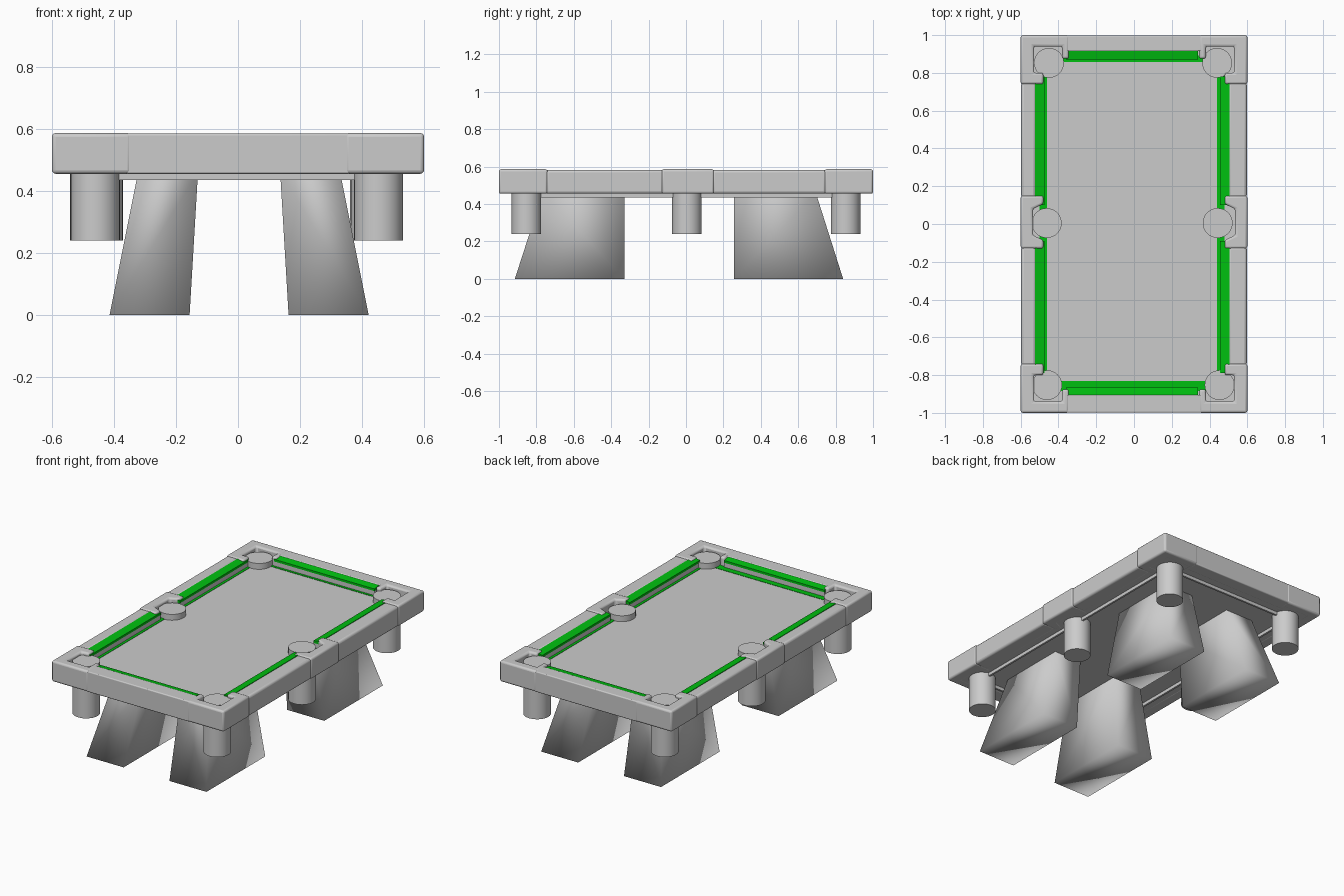
import bpy, bmesh, math

if "Cube" in bpy.data.objects:
    bpy.data.objects.remove(bpy.data.objects["Cube"])

green = bpy.data.materials.new("green_cloth")
green.diffuse_color = (0.0, 0.52, 0.005, 1)
green.use_nodes = True
green.node_tree.nodes["Principled BSDF"].inputs["Base Color"].default_value = green.diffuse_color


def finish(bm, name, mat=None, bevel=0.0, angle=35):
    bmesh.ops.recalc_face_normals(bm, faces=bm.faces)
    me = bpy.data.meshes.new(name)
    bm.to_mesh(me)
    bm.free()
    ob = bpy.data.objects.new(name, me)
    bpy.context.collection.objects.link(ob)
    if mat:
        me.materials.append(mat)
    if bevel:
        b = ob.modifiers.new("bevel", 'BEVEL')
        b.width, b.segments, b.limit_method = bevel, 3, 'ANGLE'
    bpy.ops.object.select_all(action='DESELECT')
    ob.select_set(True)
    bpy.context.view_layer.objects.active = ob
    bpy.ops.object.shade_smooth_by_angle(angle=math.radians(angle))
    return ob


def loft(name, low, high, cap_high=True, **kw):
    """Solid between two matching loops of points."""
    bm = bmesh.new()
    a = [bm.verts.new(p) for p in low]
    b = [bm.verts.new(p) for p in high]
    n = len(a)
    bm.faces.new(a)
    if cap_high:
        bm.faces.new(b)
    for i in range(n):
        j = (i + 1) % n
        bm.faces.new((a[i], a[j], b[j], b[i]))
    return finish(bm, name, **kw)


def prism(name, outline, z0, z1, **kw):
    return loft(name, [(x, y, z0) for x, y in outline],
                [(x, y, z1) for x, y in outline], **kw)


def box(name, x0, x1, y0, y1, z0, z1, **kw):
    return prism(name, [(x0, y0), (x1, y0), (x1, y1), (x0, y1)], z0, z1, **kw)


def ring(name, x0, x1, y0, y1, w, z0, z1, **kw):
    """Rectangular frame of wall width w."""
    bm = bmesh.new()
    loops = []
    for d, z in ((0, z0), (0, z1), (w, z1), (w, z0)):
        loops.append([bm.verts.new(p) for p in (
            (x0 + d, y0 + d, z), (x1 - d, y0 + d, z),
            (x1 - d, y1 - d, z), (x0 + d, y1 - d, z))])
    for k in range(4):
        a, b = loops[k], loops[(k + 1) % 4]
        for i in range(4):
            j = (i + 1) % 4
            bm.faces.new((a[i], a[j], b[j], b[i]))
    return finish(bm, name, **kw)


def cushion_section(o, n):
    """Sloped cloth top from the rail (o) to the nose (n)."""
    return [(o, 0.560), (o, 0.582), (n, 0.574), (n, 0.560)]


# Playing bed and thin lower apron
box("bed", -0.56, 0.56, -0.96, 0.96, 0.456, 0.53)
ring("apron", -0.47, 0.47, -0.87, 0.87, 0.012, 0.435, 0.46)

# Side rails with cushions, split at the middle pockets
for side, sx, dx in (("left", -1, 0.02), ("right", 1, 0.0)):
    for end, y0, y1 in (("front", -0.75, -0.12), ("back", 0.14, 0.75)):
        xs = sorted((sx * 0.597, sx * (0.50 + dx)))
        box(f"{side}_{end}_rail", *xs, y0, y1, 0.455, 0.582, bevel=0.014)
        o, n = 0.505 + dx, 0.455 + dx
        a, b = (y0 - 0.04, y1 + 0.03)
        sec = cushion_section(o, n)
        loft(f"{side}_{end}_cushion", [(sx * x, a, z) for x, z in sec],
             [(sx * x, b, z) for x, z in sec], mat=green)
        box(f"{side}_{end}_cushion_face", *sorted((sx * o, sx * (n + 0.001))), a, b, 0.525, 0.561)
    xs = sorted((sx * (0.48 + dx), sx * (0.44 + dx)))
    box(f"{side}_cloth_edge", *xs, -0.84, 0.86, 0.525, 0.532, mat=green)

# End rails with cushions
for end, sy, o, n, e in (("front", -1, 0.91, 0.865, 0.83), ("back", 1, 0.92, 0.872, 0.858)):
    box(f"{end}_rail", -0.36, 0.36, *sorted((sy * 0.998, sy * (o - 0.005))),
        0.455, 0.584, bevel=0.006)
    sec = cushion_section(o, n)
    loft(f"{end}_cushion", [(-0.36, sy * y, z) for y, z in sec],
         [(0.34, sy * y, z) for y, z in sec], mat=green)
    box(f"{end}_cushion_face", -0.36, 0.34, *sorted((sy * o, sy * (n + 0.001))), 0.525, 0.561)
    box(f"{end}_cloth_edge", -0.42, 0.41, *sorted((sy * (n + 0.02), sy * e)),
        0.525, 0.532, mat=green)

# Corner castings wrapping the pockets
corner = [(0.6, 1), (0.345, 1), (0.345, 0.875), (0.38, 0.875), (0.38, 0.94),
          (0.53, 0.94), (0.53, 0.80), (0.48, 0.80), (0.48, 0.74), (0.6, 0.74)]
mid = [(0.6, -0.13), (0.48, -0.13), (0.48, -0.085), (0.535, -0.06),
       (0.535, 0.08), (0.48, 0.105), (0.48, 0.15), (0.6, 0.15)]
for sx, side in ((-1, "left"), (1, "right")):
    for sy, end in ((-1, "front"), (1, "back")):
        prism(f"{side}_{end}_corner", [(sx * x, sy * y) for x, y in corner],
              0.455, 0.586, bevel=0.012)
    # Middle pocket casting
    prism(f"{side}_middle_casting", [(sx * x, y) for x, y in mid],
          0.455, 0.586, bevel=0.012)

# Pocket cups
for i, (x, y) in enumerate([(-0.46, -0.853), (0.453, -0.853), (-0.462, 0.005),
                            (0.443, 0.005), (-0.45, 0.853), (0.44, 0.853)]):
    bm = bmesh.new()
    bmesh.ops.create_cone(bm, cap_ends=True, segments=32, radius1=0.079,
                          radius2=0.079, depth=0.327)
    bmesh.ops.translate(bm, verts=bm.verts, vec=(x, y, 0.4035))
    finish(bm, f"pocket_{i + 1}")

# Splayed block legs, open where they meet the bed
for sx, side, d in ((-1, "left", -0.004), (1, "right", 0.003)):
    for end, yi, yb, yt in (("front", -0.33, -0.915, -0.766), ("back", 0.257, 0.84, 0.694)):
        low = [(0.16, yi, 0), (0.418, yi, 0), (0.418, yb, 0), (0.16, yb, 0)]
        high = [(0.133, yi, 0.46), (0.326, yi, 0.46), (0.326, yt, 0.46), (0.133, yt, 0.46)]
        loft(f"{side}_{end}_leg", [(sx * (x + d), y, z) for x, y, z in low],
             [(sx * (x + d), y, z) for x, y, z in high], cap_high=False, angle=120)
